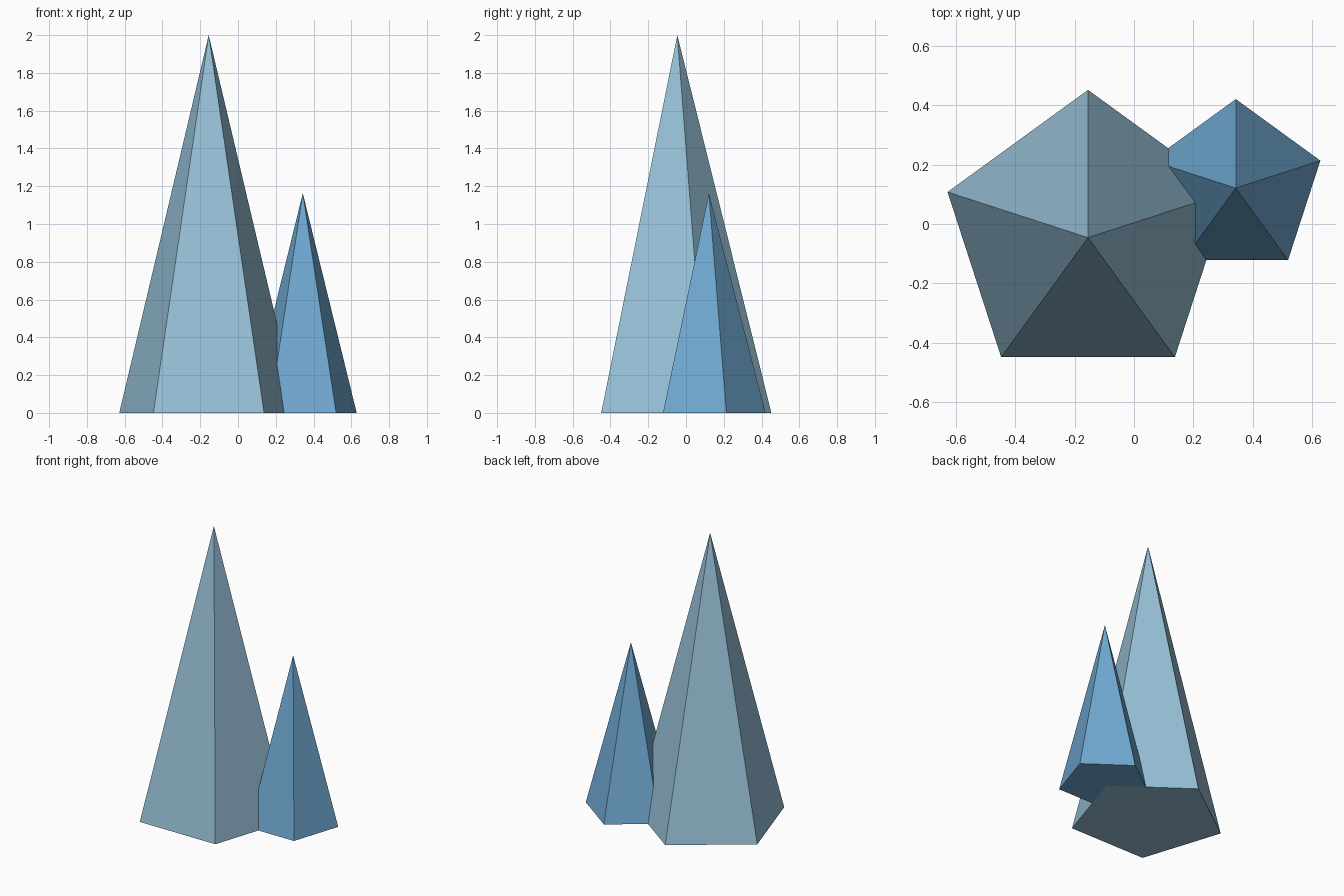
import bpy, math

if "Cube" in bpy.data.objects:
    bpy.data.objects.remove(bpy.data.objects["Cube"])


def material(name, colour):
    m = bpy.data.materials.new(name)
    m.diffuse_color = (*colour, 1.0)
    m.use_nodes = True
    m.node_tree.nodes["Principled BSDF"].inputs["Base Color"].default_value = m.diffuse_color
    return m


def crystal(name, x, y, radius, height, mat):
    """Five-sided spike standing on the ground, one corner towards +y."""
    bpy.ops.mesh.primitive_cone_add(vertices=5, radius1=radius, radius2=0,
                                    depth=height, location=(x, y, height / 2))
    ob = bpy.context.object
    ob.name = name
    ob.data.materials.append(mat)
    # make sure a corner points to +y
    v = max((v.co for v in ob.data.vertices if v.co.z < 0), key=lambda c: c.y)
    ob.rotation_euler.z = math.pi / 2 - math.atan2(v.y, v.x)
    return ob


pale_blue = material("pale ice blue", (0.31, 0.53, 0.68))
mid_blue = material("mid ice blue", (0.163, 0.40, 0.65))

# Tall spike and the smaller one leaning into its side
crystal("large_crystal", -0.155, -0.046, 0.498, 2.0, pale_blue)
crystal("small_crystal", 0.343, 0.121, 0.30, 1.163, mid_blue)
